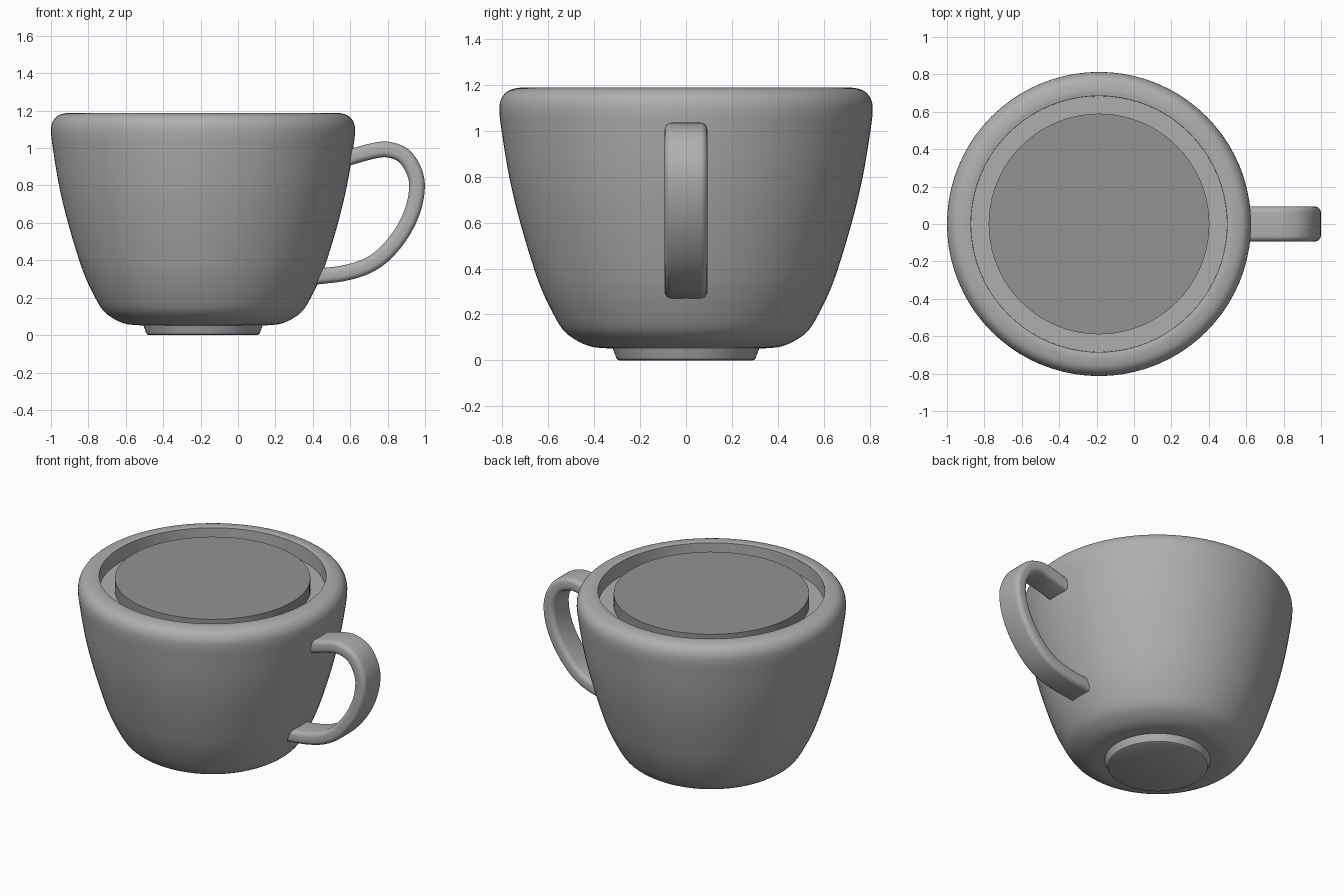
import bpy, bmesh, math
from mathutils import Vector

if "Cube" in bpy.data.objects:
    bpy.data.objects.remove(bpy.data.objects["Cube"])

CX = -0.187  # axis of the cup body


def grey(name, v):
    mat = bpy.data.materials.new(name)
    mat.diffuse_color = (v, v, v, 1)
    mat.use_nodes = True
    mat.node_tree.nodes["Principled BSDF"].inputs["Base Color"].default_value = mat.diffuse_color
    return mat


CERAMIC = grey("ceramic", 0.43)
DRINK = grey("drink", 0.29)


def smooth_path(pts, steps):
    """Catmull-Rom interpolation through 2D points."""
    p = [Vector(q) for q in pts]
    p = [2 * p[0] - p[1]] + p + [2 * p[-1] - p[-2]]
    out = []
    for i in range(1, len(p) - 2):
        a, b, c, d = p[i - 1:i + 3]
        for s in range(steps):
            t = s / steps
            out.append(0.5 * (2 * b + (c - a) * t + (2 * a - 5 * b + 4 * c - d) * t ** 2
                              + (3 * b - a - 3 * c + d) * t ** 3))
    return out + [p[-2]]


def make_object(name, rings, mat, angle=35):
    """Skin closed rings of points and cap both ends."""
    bm = bmesh.new()
    rows = [[bm.verts.new(v) for v in ring] for ring in rings]
    n = len(rows[0])
    for r, s in zip(rows, rows[1:]):
        for i in range(n):
            bm.faces.new((r[i], r[(i + 1) % n], s[(i + 1) % n], s[i]))
    bm.faces.new(rows[0])
    bm.faces.new(rows[-1])
    bmesh.ops.recalc_face_normals(bm, faces=bm.faces)
    mesh = bpy.data.meshes.new(name)
    bm.to_mesh(mesh)
    bm.free()
    mesh.materials.append(mat)
    obj = bpy.data.objects.new(name, mesh)
    bpy.context.collection.objects.link(obj)
    bpy.ops.object.select_all(action='DESELECT')
    obj.select_set(True)
    bpy.context.view_layer.objects.active = obj
    bpy.ops.object.shade_smooth_by_angle(angle=math.radians(angle))
    return obj


def lathe(name, profile, mat, n=80):
    rings = [[(CX + r * math.cos(2 * math.pi * i / n), r * math.sin(2 * math.pi * i / n), z)
              for i in range(n)] for r, z in profile]
    return make_object(name, rings, mat)


# Cup body: curved outside, rounded rim, recessed ledge
outer = smooth_path([(0.25, 0.05), (0.35, 0.053), (0.42, 0.062), (0.485, 0.092), (0.537, 0.135),
                     (0.582, 0.21), (0.625, 0.30), (0.662, 0.40), (0.722, 0.60), (0.77, 0.80),
                     (0.803, 1.0), (0.813, 1.09), (0.804, 1.14), (0.773, 1.175), (0.72, 1.188),
                     (0.685, 1.185)], 4)
lathe("cup_body", outer + [(0.684, 1.09)], CERAMIC)

# Raised disc filling the mouth
lathe("drink_surface", [(0.59, 1.07), (0.59, 1.17)], DRINK)

# Foot under the cup
lathe("foot", [(0.29, 0.0), (0.302, 0.006), (0.322, 0.06)], CERAMIC)

# Handle: rounded rectangle swept along a loop
path = smooth_path([(0.55, 0.935), (0.62, 0.957), (0.72, 0.984), (0.8, 0.992), (0.885, 0.96),
                    (0.94, 0.88), (0.957, 0.79), (0.935, 0.67), (0.875, 0.545), (0.78, 0.43),
                    (0.68, 0.365), (0.56, 0.33), (0.44, 0.315), (0.38, 0.307)], 5)
W, T, R = 0.093, 0.042, 0.03
section = []
for k, (sx, sy) in enumerate([(1, 1), (-1, 1), (-1, -1), (1, -1)]):
    for j in range(6):
        a = math.pi / 2 * (k + j / 5)
        section.append((sx * (W - R) + R * math.cos(a), sy * (T - R) + R * math.sin(a)))
rings = []
for i, p in enumerate(path):
    t = (path[min(i + 1, len(path) - 1)] - path[max(i - 1, 0)]).normalized()
    normal = Vector((-t.y, t.x))
    rings.append([(p.x + normal.x * v, u, p.y + normal.y * v) for u, v in section])
make_object("handle", rings, CERAMIC, 40)
